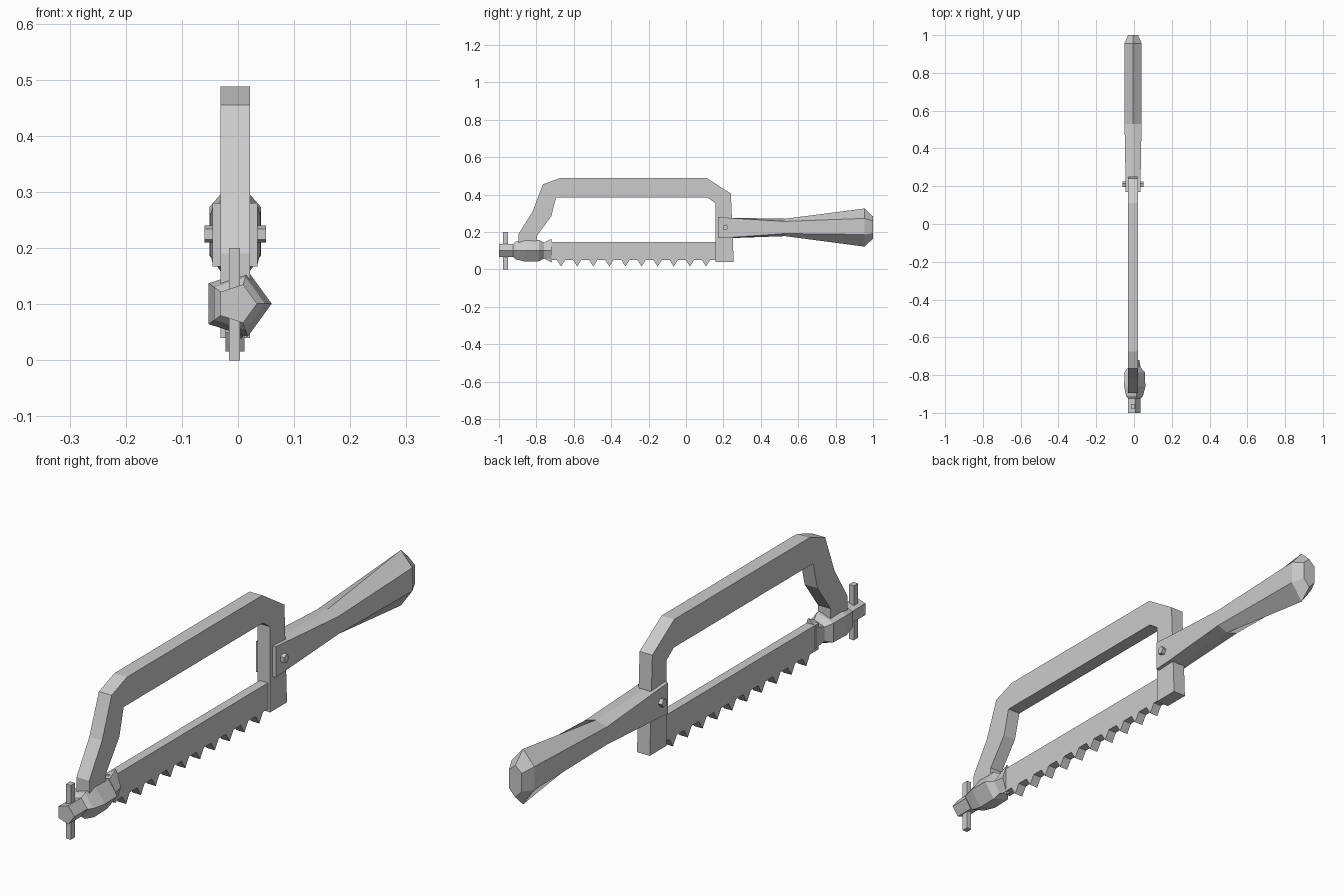
import bpy, bmesh, math

cube = bpy.data.objects.get("Cube")
if cube:
    bpy.data.objects.remove(cube, do_unlink=True)

CX = -0.005  # shared centre plane of the tool

steel = bpy.data.materials.new("plain_grey")
steel.use_nodes = True
GREY = (0.6, 0.6, 0.6, 1)
steel.diffuse_color = GREY
steel.node_tree.nodes["Principled BSDF"].inputs["Base Color"].default_value = GREY


def finish(name, bm):
    bmesh.ops.recalc_face_normals(bm, faces=bm.faces)
    mesh = bpy.data.meshes.new(name)
    bm.to_mesh(mesh)
    bm.free()
    mesh.materials.append(steel)
    obj = bpy.data.objects.new(name, mesh)
    bpy.context.collection.objects.link(obj)
    return obj


def extrude_x(name, outline, x0, x1):
    """Side outline in (y, z) extruded from x0 to x1."""
    bm = bmesh.new()
    face = bm.faces.new([bm.verts.new((x0, y, z)) for y, z in outline])
    new = bmesh.ops.extrude_face_region(bm, geom=[face])["geom"]
    moved = [v for v in new if isinstance(v, bmesh.types.BMVert)]
    bmesh.ops.translate(bm, verts=moved, vec=(x1 - x0, 0, 0))
    return finish(name, bm)


def box(name, x0, x1, y0, y1, z0, z1):
    return extrude_x(name, [(y0, z0), (y1, z0), (y1, z1), (y0, z1)], x0, x1)


def loft(name, rings):
    """Skin a list of equally sized point rings and cap both ends."""
    bm = bmesh.new()
    loops = [[bm.verts.new(p) for p in ring] for ring in rings]
    for a, b in zip(loops, loops[1:]):
        for i in range(len(a)):
            j = (i + 1) % len(a)
            bm.faces.new((a[i], a[j], b[j], b[i]))
    bm.faces.new(loops[0])
    bm.faces.new(loops[-1])
    return finish(name, bm)


# Arched frame
extrude_x("frame", [
    (-0.895, 0.12), (-0.895, 0.19), (-0.82, 0.31), (-0.765, 0.455),
    (-0.675, 0.488), (0.112, 0.488), (0.24, 0.405), (0.255, 0.04),
    (0.157, 0.04), (0.157, 0.355), (0.115, 0.385), (-0.695, 0.385),
    (-0.72, 0.285), (-0.797, 0.18), (-0.797, 0.12)], -0.031, 0.021)

# Blade with wedge teeth
BX0, BX1 = -0.022, 0.012
box("blade", BX0, BX1, -0.74, 0.17, 0.05, 0.146)
for i in range(10):
    y = -0.668 + i * 0.0861
    extrude_x(f"tooth_{i + 1}",
              [(y - 0.023, 0.052), (y, 0.016), (y + 0.023, 0.052)], BX0, BX1)


# Five-sided tension screw, flattened where it grips the blade
def pentagon(y, r, flat=1.0):
    angles = [math.tau * k / 5 for k in range(5)]
    return [(CX + 0.003 + r * flat * math.cos(a), y, 0.101 + r * math.sin(a))
            for a in angles]


loft("tension_screw", [
    pentagon(-1.0, 0.036), pentagon(-0.925, 0.036), pentagon(-0.91, 0.05),
    pentagon(-0.86, 0.062), pentagon(-0.785, 0.06), pentagon(-0.76, 0.044, 0.85),
    pentagon(-0.72, 0.066, 0.45)])
box("screw_crossbar", -0.016, 0.004, -0.978, -0.953, 0.0, 0.2)


# Six-sided grip with ridges along the top and bottom
def grip_ring(y, w, top, shoulder, hip, bottom):
    return [(CX, y, top), (CX + w, y, shoulder), (CX + w, y, hip),
            (CX, y, bottom), (CX - w, y, hip), (CX - w, y, shoulder)]


loft("handle_grip", [
    grip_ring(0.25, 0.04, 0.276, 0.274, 0.172, 0.168),
    grip_ring(0.53, 0.045, 0.271, 0.257, 0.192, 0.178),
    grip_ring(0.955, 0.046, 0.326, 0.273, 0.187, 0.122),
    grip_ring(1.0, 0.026, 0.283, 0.26, 0.193, 0.165)])

# Fork prongs and rivet heads on both sides of the frame
for side, s in (("left", 1), ("right", -1)):
    extrude_x(f"handle_prong_{side}",
              [(0.17, 0.167), (0.255, 0.172), (0.255, 0.274), (0.17, 0.28)],
              CX + s * 0.024, CX + s * 0.04)
    rivet = [(0.21 + 0.016 * math.cos(math.tau * k / 5),
              0.225 + 0.016 * math.sin(math.tau * k / 5)) for k in range(5)]
    extrude_x(f"rivet_{side}", rivet, CX + s * 0.03, CX + s * 0.055)
